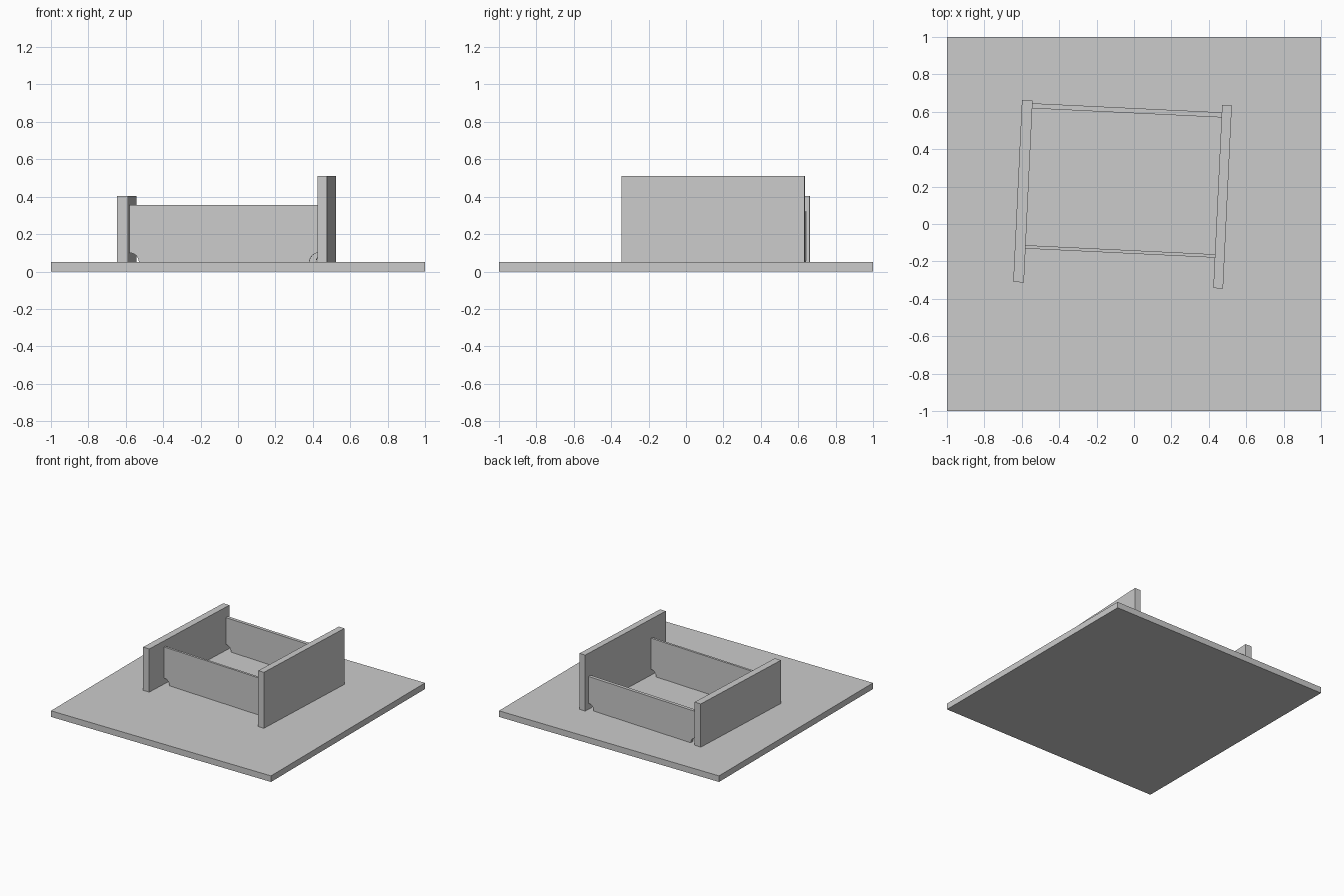
import bpy, bmesh, math
from mathutils import Matrix

cube = bpy.data.objects.get("Cube")
if cube:
    bpy.data.objects.remove(cube, do_unlink=True)

grey = bpy.data.materials.new("plain grey")
grey.use_nodes = True
grey.diffuse_color = (0.6, 0.6, 0.6, 1)
grey.node_tree.nodes["Principled BSDF"].inputs["Base Color"].default_value = (0.6, 0.6, 0.6, 1)

BASE = 0.05                                            # top of the ground slab
TURN = Matrix.Rotation(math.radians(-2.75), 4, "Z")    # the frame sits slightly skewed


def panel(name, profile, y, depth, matrix=Matrix()):
    """Extrude an x-z profile along y, centred on y."""
    bm = bmesh.new()
    face = bm.faces.new([bm.verts.new((x, y - depth / 2, z)) for x, z in profile])
    ext = bmesh.ops.extrude_face_region(bm, geom=[face])
    new_verts = [v for v in ext["geom"] if isinstance(v, bmesh.types.BMVert)]
    bmesh.ops.translate(bm, verts=new_verts, vec=(0, depth, 0))
    bmesh.ops.recalc_face_normals(bm, faces=bm.faces)
    mesh = bpy.data.meshes.new(name)
    bm.to_mesh(mesh)
    bm.free()
    mesh.materials.append(grey)
    obj = bpy.data.objects.new(name, mesh)
    obj.matrix_world = matrix
    bpy.context.collection.objects.link(obj)
    return obj


def rectangle(x0, x1, z0, z1):
    return [(x0, z0), (x1, z0), (x1, z1), (x0, z1)]


def notched(x0, x1, z0, z1, radius=0.05, steps=8):
    """Rectangle with quarter-round cutouts at both lower corners."""
    arc = [(radius * math.cos(a), radius * math.sin(a))
           for a in (math.pi / 2 * i / steps for i in range(steps + 1))]
    left = [(x0 + dx, z0 + dz) for dx, dz in reversed(arc)]
    right = [(x1 - dx, z0 + dz) for dx, dz in arc]
    return left + right + [(x1, z1), (x0, z1)]


# Ground slab
panel("ground_slab", rectangle(-1, 1, 0, BASE), 0, 2)

# Thick side walls
panel("right_wall", rectangle(-0.63, -0.573, BASE, 0.405), 0.147, 0.975, TURN)
panel("left_wall", rectangle(0.44, 0.492, BASE, 0.51), 0.168, 0.98, TURN)

# Thin cross boards between the walls, with drain notches
panel("front_board", notched(-0.573, 0.44, BASE, 0.355), -0.15, 0.018, TURN)
panel("back_board", notched(-0.573, 0.44, BASE, 0.32), 0.605, 0.027, TURN)
